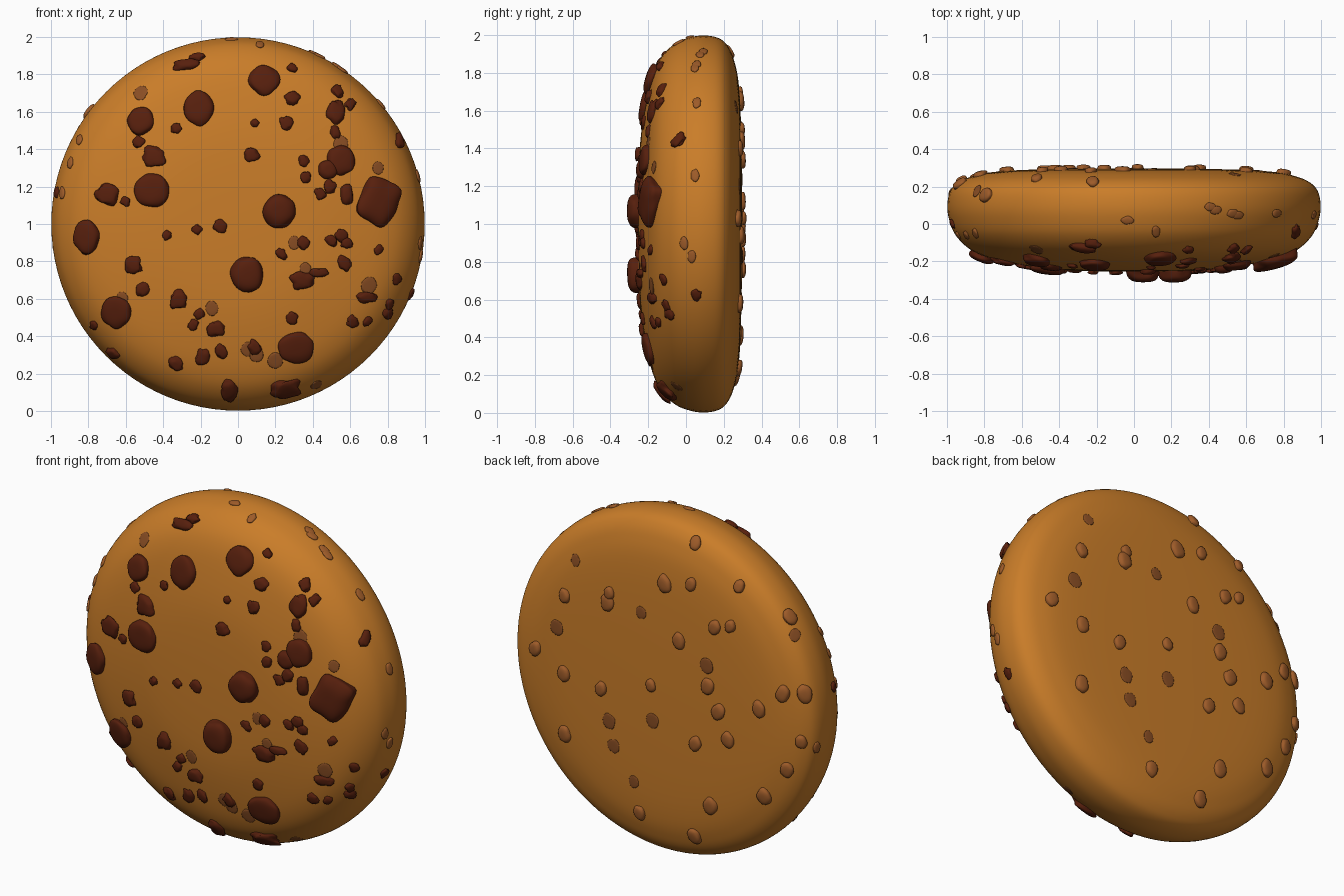
import bpy, bmesh, math, random
from mathutils import Vector, Matrix, noise

if "Cube" in bpy.data.objects:
    bpy.data.objects.remove(bpy.data.objects["Cube"])

random.seed(4)


def material(name, rgb):
    m = bpy.data.materials.new(name)
    m.diffuse_color = (*rgb, 1)
    m.use_nodes = True
    m.node_tree.nodes["Principled BSDF"].inputs["Base Color"].default_value = m.diffuse_color
    return m


DOUGH = material("golden dough", (0.59, 0.205, 0.022))
CHOC = material("dark chocolate", (0.095, 0.014, 0.004))
CRUMB = material("toasted crumb", (0.34, 0.105, 0.022))
SPOT = material("baked spot", (0.25, 0.075, 0.017))

# Cookie cross-section as (radius, y), front centre to back centre
KNOTS = [(0, -.255), (.3, -.25), (.5, -.235), (.7, -.2), (.82, -.165), (.9, -.118),
         (.96, -.05), (.99, .03), (.998, .1), (.985, .17), (.95, .215), (.88, .25),
         (.75, .278), (.5, .292), (0, .298)]


def smooth_curve(pts, n=8):
    p = [Vector(q) for q in pts]
    p = [Vector((-p[1].x, p[1].y))] + p + [Vector((-p[-2].x, p[-2].y))]
    out = []
    for i in range(1, len(p) - 2):
        a, b, c, d = p[i - 1:i + 3]
        for k in range(n):
            t = k / n
            out.append(0.5 * (2 * b + (c - a) * t + (2 * a - 5 * b + 4 * c - d) * t * t
                              + (3 * b - a - 3 * c + d) * t ** 3))
    return out + [p[-2]]


PROFILE = smooth_curve(KNOTS)
WIDEST = max(range(len(PROFILE)), key=lambda i: PROFILE[i].x)


def finish(bm, name, mat):
    me = bpy.data.meshes.new(name)
    bmesh.ops.recalc_face_normals(bm, faces=bm.faces)
    bm.to_mesh(me)
    bm.free()
    me.materials.append(mat)
    for f in me.polygons:
        f.use_smooth = True
    ob = bpy.data.objects.new(name, me)
    bpy.context.collection.objects.link(ob)


# Cookie body: profile turned round the y axis
bm = bmesh.new()
row = [bm.verts.new((max(p.x, 0), p.y, 1)) for p in PROFILE]
edges = [bm.edges.new(e) for e in zip(row, row[1:])]
bmesh.ops.spin(bm, geom=row + edges, cent=(0, 0, 1), axis=(0, 1, 0),
               angle=2 * math.pi, steps=96, use_duplicate=False)
bmesh.ops.remove_doubles(bm, verts=bm.verts, dist=1e-4)
finish(bm, "cookie_body", DOUGH)


def frame(i, ang, r=None):
    """Matrix on the surface, local y pointing out of the dough."""
    i = min(max(i, 1), len(PROFILE) - 2)
    t = (PROFILE[i + 1] - PROFILE[i - 1]).normalized()
    c, s = math.cos(ang), math.sin(ang)
    n = Vector((t.y * c, -t.x, t.y * s))
    r = PROFILE[i].x if r is None else r
    ref = Vector((1, 0, 0)) if abs(n.y) > .4 else Vector((0, 1, 0))
    u = (ref - n * n.dot(ref)).normalized()
    v = n.cross(u)
    if v.z < 0:
        v = -v
    m = Matrix((u, n, v)).transposed().to_4x4()
    m.translation = Vector((r * c, PROFILE[i].y, 1 + r * s))
    return m


def on_face(x, z, front=True):
    r = min(math.hypot(x, z - 1), .99)
    span = range(WIDEST + 1) if front else range(WIDEST, len(PROFILE))
    return frame(min(span, key=lambda i: abs(PROFILE[i].x - r)), math.atan2(z - 1, x), r)


def on_rim(ang, y):
    i = min(range(len(PROFILE)), key=lambda k: abs(PROFILE[k].y - y))
    return frame(i, math.radians(ang))


def lump(bm, m, w, d, h, rough=0.0, power=2.0, turn=0.0, sub=3):
    """Irregular flat-topped pebble; higher power makes it blockier."""
    new = bmesh.ops.create_icosphere(bm, subdivisions=sub, radius=1)["verts"]
    off = Vector([random.uniform(0, 50) for _ in range(3)])
    rot = Matrix.Rotation(turn, 4, 'Y')
    for v in new:
        p = v.co.copy()
        flat = (abs(p.x) ** power + abs(p.z) ** power) ** (1 / power)
        p /= (flat ** 3 + abs(p.y) ** 3) ** (1 / 3)
        k = 1 + rough * noise.noise(p * 1.3 + off)
        v.co = m @ rot @ Vector((p.x * w * k, p.y * d, p.z * h * k))


# Large and medium chocolate chips: x, z, half width, half height
BIG = [(.14, 1.77, .08, .08), (-.21, 1.62, .08, .092), (-.52, 1.55, .073, .075),
       (-.46, 1.18, .094, .09), (.22, 1.07, .087, .087), (.05, .73, .087, .095),
       (.31, .34, .095, .085), (-.81, .93, .07, .092), (.55, 1.34, .075, .08),
       (.48, 1.29, .05, .05), (-.65, .53, .08, .09)]
MEDIUM = [(-.45, 1.36, .06, .055), (-.70, 1.16, .06, .055), (-.28, 1.85, .07, .03),
          (-.22, 1.89, .04, .025), (.52, 1.6, .045, .06), (.29, 1.67, .04, .035),
          (.29, 1.83, .025, .025), (.26, .12, .08, .06), (-.05, .11, .045, .06),
          (.34, .70, .06, .045), (.43, .74, .05, .025), (-.32, .60, .045, .05),
          (-.56, .78, .045, .045), (-.12, .44, .045, .04), (.58, 1.16, .035, .05),
          (.07, 1.37, .04, .035), (.69, .61, .055, .03), (.86, 1.44, .025, .045)]
bm = bmesh.new()
for x, z, w, h in BIG:
    depth = .06 if math.hypot(x, z - 1) < .35 else .035
    lump(bm, on_face(x, z), w, depth, h, .13, sub=4)
lump(bm, on_face(.75, 1.12), .1, .052, .12, .12, 5, .45, sub=4)
for x, z, w, h in MEDIUM:
    lump(bm, on_face(x, z), w, .025, h, .4, 2.5)
finish(bm, "chocolate_chips", CHOC)

# Small chocolate crumbs on the front and the rim
SMALL = [(-.33, 1.51), (.09, 1.54), (.26, 1.54), (-.53, 1.44), (-.38, .94), (-.22, .97),
         (-.10, .99), (.23, .84), (-.51, .65), (-.21, .52), (-.24, .46), (-.09, .32),
         (-.19, .29), (-.33, .25), (.09, .34), (.29, .50), (.55, .94), (.50, .91),
         (.57, .79), (.75, .86), (.61, .48), (.69, .48), (.80, .52), (.44, 1.16),
         (.36, 1.25), (.35, 1.34), (.52, 1.49), (.53, 1.71), (.60, 1.64), (.49, 1.2),
         (.35, .9), (.58, .9), (-.6, 1.12), (-.67, .31)]
bm = bmesh.new()
for x, z in SMALL:
    s = random.uniform(.021, .034)
    lump(bm, on_face(x, z), s, .018, s * random.uniform(.9, 1.4), .4, 2.5,
         random.uniform(-1, 1))
for ang, y in [(27, -.03), (-28, -.1), (-22, .06), (-19, -.12), (170, .0), (215, -.08)]:
    lump(bm, on_rim(ang, y), .025, .015, .03, .4)
finish(bm, "chocolate_crumbs", CHOC)

# Toasted bumps on the back and the rim
BACK = [(-.22, 1.91), (.60, 1.40), (.30, 1.50), (.31, 1.44), (-.06, 1.65), (-.23, 1.69),
        (-.52, 1.74), (-.16, 1.34), (-.39, 1.48), (-.49, 1.51), (-.82, 1.62),
        (.60, .94), (.35, .92), (.02, 1.03), (-.35, 1.12), (-.42, .99), (-.68, 1.07),
        (-.82, 1.19), (-.93, 1.2), (-.27, .76), (-.48, .84), (-.92, .92), (-.84, .74),
        (-.70, .55), (-.36, .41), (.11, .24), (-.24, .19), (.60, .58), (.80, 1.03)]
RIM = [(56, .05), (64, .07), (40, .06), (15, .05), (-6, -.01), (-10, .03), (92, .02),
       (83, -.04), (66, .09), (58, .06), (152, -.05), (160, -.06), (170, -.06),
       (187, .17)]
bm = bmesh.new()
for x, z in BACK:
    s = random.uniform(.028, .042)
    lump(bm, on_face(x, z, False), s, .022, s * 1.25, .15, 2, random.uniform(-.4, .4))
for ang, y in RIM:
    lump(bm, on_rim(ang, y), .022, .010, .034, .2)
finish(bm, "toasted_bumps", CRUMB)

# Thin darker spots where pieces lie just under the surface
BACK_SPOTS = [(.65, 1.20), (.54, 1.62), (.09, 1.44), (.30, .74), (.01, .82), (.27, .60),
              (.14, .42), (-.34, 1.24), (-.84, 1.51), (-.84, 1.63)]
FRONT_SPOTS = [(-.52, 1.70), (-.62, .60), (.10, .30), (.20, .27), (.42, .14), (-.14, .55),
               (.30, .90), (.75, 1.30), (.70, .67), (.55, 1.43), (.05, .33), (.36, .76)]
bm = bmesh.new()
for pts, front in ((BACK_SPOTS, False), (FRONT_SPOTS, True)):
    for x, z in pts:
        s = random.uniform(.03, .042)
        lump(bm, on_face(x, z, front), s, .004, s * 1.1, .15)
finish(bm, "baked_spots", SPOT)
